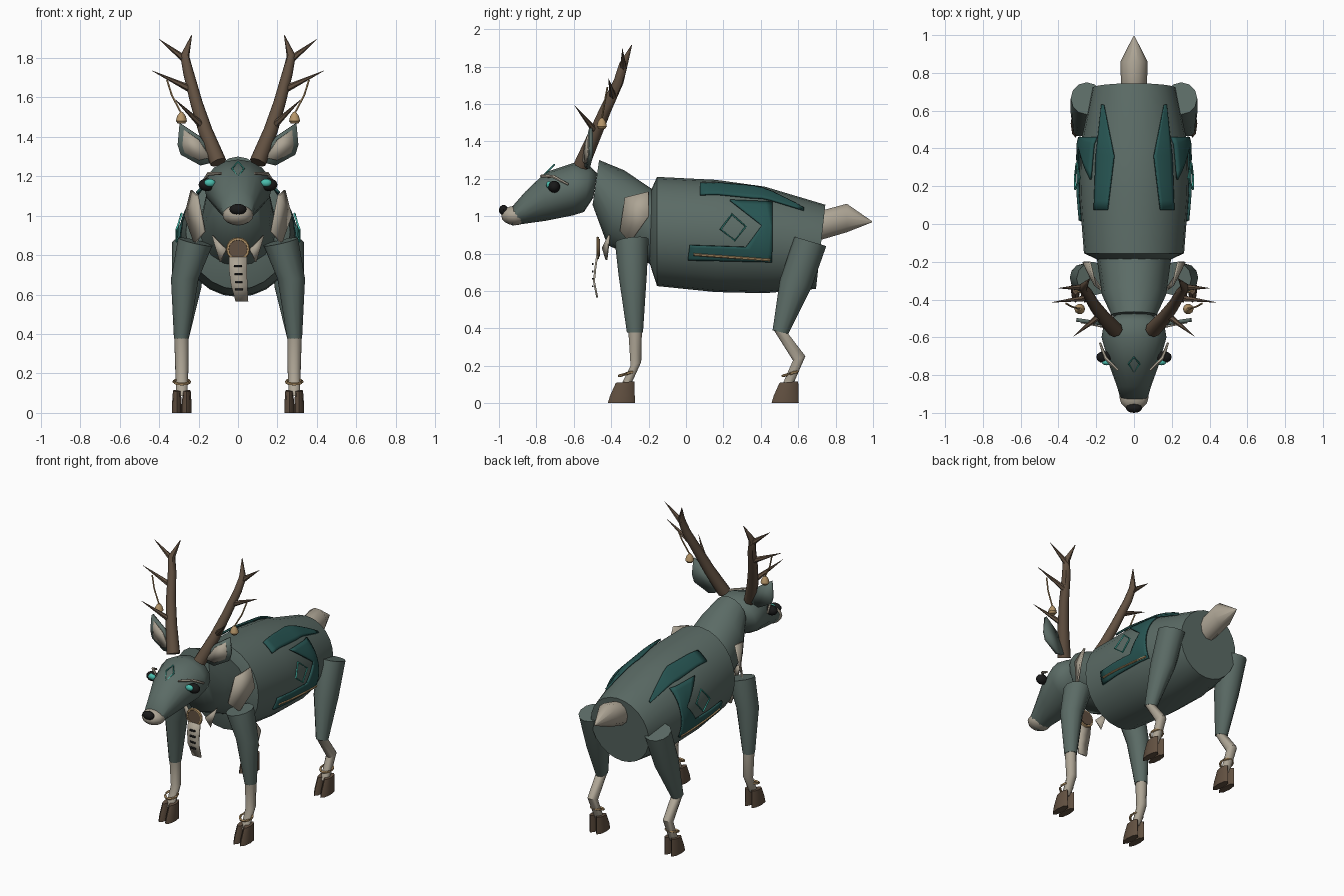
import bpy, bmesh, math
from mathutils import Vector

if "Cube" in bpy.data.objects:
    bpy.data.objects.remove(bpy.data.objects["Cube"])


def material(name, r, g, b):
    m = bpy.data.materials.new(name)
    m.diffuse_color = (r, g, b, 1)
    m.use_nodes = True
    m.node_tree.nodes["Principled BSDF"].inputs["Base Color"].default_value = m.diffuse_color
    return m


HIDE = material("grey_green_hide", .105, .148, .132)
CREAM = material("cream_fur", .42, .375, .30)
BROWN = material("antler_brown", .12, .08, .052)
TEAL = material("dark_teal_cloth", .02, .09, .085)
GLOW = material("bright_teal", .07, .52, .43)
BLACK = material("black", .01, .01, .01)
GOLD = material("tan_gold", .46, .30, .14)


def make(name, verts, faces, mat, mirror=False, thick=0, angle=45):
    """Mesh object, optionally mirrored over x and thickened."""
    me = bpy.data.meshes.new(name)
    me.from_pydata([tuple(v) for v in verts], [], faces)
    bm = bmesh.new()
    bm.from_mesh(me)
    bmesh.ops.remove_doubles(bm, verts=bm.verts, dist=1e-5)
    bmesh.ops.recalc_face_normals(bm, faces=bm.faces)
    bm.to_mesh(me)
    bm.free()
    me.materials.append(mat)
    ob = bpy.data.objects.new(name, me)
    bpy.context.collection.objects.link(ob)
    bpy.ops.object.select_all(action='DESELECT')
    ob.select_set(True)
    bpy.context.view_layer.objects.active = ob
    bpy.ops.object.shade_smooth_by_angle(angle=math.radians(angle))
    if thick:
        s = ob.modifiers.new("thickness", 'SOLIDIFY')
        s.thickness, s.offset = thick, 0
    if mirror:
        ob.modifiers.new("mirror", 'MIRROR').use_mirror_merge = False
    return ob


def skin(name, rings, mat, mirror=False, closed=False, angle=45):
    """Bridge equal rings of points into a tube."""
    n, k = len(rings[0]), len(rings)
    faces = [(i * n + j, i * n + (j + 1) % n, (i + 1) % k * n + (j + 1) % n, (i + 1) % k * n + j)
             for i in range(k if closed else k - 1) for j in range(n)]
    if not closed:
        faces += [tuple(range(n)), tuple(range((k - 1) * n, k * n))]
    return make(name, [p for r in rings for p in r], faces, mat, mirror, angle=angle)


def loft(name, rings, mat, n=16, mirror=False, angle=45):
    """Each ring: centre x, y, z, then axes u = (ux, 0, uz) and v = (0, vy, vz)."""
    out = []
    for cx, cy, cz, ux, uz, vy, vz in rings:
        out.append([])
        for j in range(n):
            a = math.tau * j / n
            c, s = math.cos(a), math.sin(a)
            out[-1].append((cx + ux * c, cy + vy * s, cz + uz * c + vz * s))
    return skin(name, out, mat, mirror, angle=angle)


def tube(name, pts, radii, mat, n=6, mirror=False, closed=False):
    """Round tube through points; one radius or one per point."""
    pts = [Vector(p) for p in pts]
    k = len(pts)
    radii = radii if isinstance(radii, list) else [radii] * k
    rings = []
    for i, p in enumerate(pts):
        a = pts[i - 1] if closed or i else p
        b = pts[(i + 1) % k] if closed or i < k - 1 else p
        t = (b - a).normalized()
        ref = Vector((0, 1, 0)) if abs(t.y) < .9 else Vector((1, 0, 0))
        u = t.cross(ref).normalized()
        v = t.cross(u)
        rings.append([p + (u * math.cos(math.tau * j / n) + v * math.sin(math.tau * j / n)) * radii[i]
                      for j in range(n)])
    return skin(name, rings, mat, mirror, closed)


def ball(name, c, r, mat, mirror=False, n=12, m=8):
    rings = []
    for i in range(m + 1):
        a = math.pi * i / m
        s = max(math.sin(a), .01)
        rings.append((c[0], c[1], c[2] + r[2] * math.cos(a), r[0] * s, 0, r[1] * s, 0))
    return loft(name, rings, mat, n, mirror)


# Barrel body: y, centre z, half width, half height
BODY = [(-.155, .918, .265, .292), (.16, .894, .29, .30), (.42, .873, .285, .285), (.72, .836, .22, .225)]
loft("body", [(0, -.195, .935, .18, 0, 0, .185)] +
     [(0, y, z, rx, 0, .025 if y > .7 else 0, rz) for y, z, rx, rz in BODY], HIDE, 24)


def body_at(y):
    for a, b in zip(BODY, BODY[1:]):
        if y <= b[0]:
            t = (y - a[0]) / (b[0] - a[0])
            return [a[i] + (b[i] - a[i]) * t for i in (1, 2, 3)]
    return BODY[-1][1:]


def on_side(y, z, off=.014):
    zc, rx, rz = body_at(y)
    return (rx * math.sqrt(max(0, 1 - ((z - zc) / rz) ** 2)) + off, y, z)


def on_back(x, y, off=.014):
    zc, rx, rz = body_at(y)
    return (x, y, zc + rz * math.sqrt(max(0, 1 - (x / rx) ** 2)) + off)


def cloth(name, quads, project, n=6):
    """Quads subdivided and laid on the body surface."""
    verts, faces = [], []
    for a, b, c, d in [[Vector(p) for p in q] for q in quads]:
        o = len(verts)
        for i in range(n + 1):
            for j in range(n + 1):
                p = a.lerp(b, i / n).lerp(d.lerp(c, i / n), j / n)
                verts.append(project(p.x, p.y))
        faces += [(o + i * (n + 1) + j, o + (i + 1) * (n + 1) + j, o + (i + 1) * (n + 1) + j + 1,
                   o + i * (n + 1) + j + 1) for i in range(n) for j in range(n)]
    make(name, verts, faces, TEAL, True, .012)


# Cloth panels, hem and outlined diamond on the flanks
cloth("flank_cloth", [[(.01, .765), (.46, .755), (.32, .835), (.02, .845)],
                      [(.46, .755), (.46, .95), (.405, .95), (.32, .835)],
                      [(.46, .95), (.46, 1.075), (.235, 1.085), (.405, .95)]], on_side)
cloth("back_cloth", [[(.21, .075), (.14, .075), (.105, .36), (.20, .36)],
                     [(.20, .36), (.105, .36), (.16, .63), (.17, .63)]], on_back)
tube("cloth_hem", [on_side(.04 + .082 * i, .795 - .006 * i, .024) for i in range(6)], .007, GOLD, 6, True)
tube("flank_diamond", [on_side(y, z, .024) for y, z in ((.185, .93), (.245, 1.01), (.32, .945), (.26, .87))],
     .006, GLOW, 6, True, True)

# Neck, head, tail
loft("neck", [(0, -.16, .93, .2, 0, 0, .2), (0, -.375, 1.045, .17, 0, .045, .2),
              (0, -.482, 1.18, .12, 0, .0175, .12)], HIDE, 16)
loft("head", [(0, -.93, 1.0, .07, 0, 0, .05), (0, -.86, 1.045, .09, 0, 0, .085), (0, -.75, 1.105, .13, 0, 0, .13),
              (0, -.60, 1.145, .172, 0, 0, .14), (0, -.53, 1.145, .16, 0, .015, .122),
              (0, -.485, 1.165, .10, 0, .01, .065)], HIDE, 16, angle=60)
ball("muzzle", (0, -.915, 1.003), (.078, .073, .052), CREAM)
ball("nose", (0, -.975, 1.032), (.043, .025, .028), BLACK)
loft("tail", [(0, .70, .945, .068, 0, .01, .085), (0, .86, .99, .072, 0, 0, .08), (0, .995, .97, .003, 0, 0, .003)],
     CREAM, 10)

# Face: eyes, brows, forehead diamond
ball("eye_socket", (.158, -.705, 1.157), (.042, .032, .032), BLACK, True)
ball("eye", (.143, -.732, 1.167), (.028, .016, .02), GLOW, True)
tube("brow", [(.085, -.775, 1.215), (.15, -.71, 1.212), (.18, -.63, 1.17)], [.007, .01, .006], CREAM, 6, True)
tube("forehead_diamond", [(0, -.705, 1.275), (.03, -.74, 1.24), (0, -.785, 1.195), (-.03, -.74, 1.24)],
     .005, GLOW, 6, False, True)

# Ears with pale lining
EAR = [(.11, 1.275), (.19, 1.40), (.295, 1.47), (.305, 1.36), (.29, 1.31), (.19, 1.255)]


def ear(name, k, y, mat, thick):
    cx, cz = .22, 1.345
    make(name, [(cx + (x - cx) * k, y - .15 * (.3 - x), cz + (z - cz) * k) for x, z in EAR],
         [tuple(range(6))], mat, True, thick)


ear("ear", 1, -.508, HIDE, .02)
ear("ear_lining", .72, -.522, CREAM, .008)

# Antlers: beam, tines, hanging charm
tube("antler_beam", [(.10, -.56, 1.27), (.165, -.49, 1.43), (.21, -.43, 1.57), (.25, -.36, 1.72), (.27, -.335, 1.81),
                     (.235, -.29, 1.915)], [.042, .036, .031, .027, .023, .002], BROWN, 8, True)
for name, a, b, r in (("top_tine", (.265, -.335, 1.79), (.40, -.34, 1.895), .02),
                      ("outer_tine", (.235, -.39, 1.64), (.435, -.415, 1.735), .02),
                      ("front_tine", (.175, -.48, 1.45), (.32, -.595, 1.59), .02)):
    tube(name, [a, b], [r, .001], BROWN, 6, True)
tube("charm_cord", [(.36, -.42, 1.69), (.335, -.435, 1.61), (.287, -.45, 1.52)], .005, GOLD, 5, True)
loft("charm", [(.287, -.45, z, r, 0, r, 0) for z, r in ((1.525, .008), (1.505, .022), (1.48, .028), (1.467, .018))],
     GOLD, 10, True)

# Legs: fore then hind, pale shins, ankle rings, cloven hooves
loft("fore_leg", [(.217, -.29, .868, .087, .02, .09, .01), (.27, -.285, .68, .07, 0, .075, 0),
                  (.287, -.273, .378, .038, 0, .043, 0)], HIDE, 12, True)
loft("fore_shin", [(.287, -.272, .385, .036, 0, .038, 0), (.285, -.268, .21, .033, 0, .03, .01),
                   (.285, -.325, .09, .028, 0, .03, .005)], CREAM, 10, True)
loft("hind_leg", [(.25, .665, .865, .085, 0, .085, -.025), (.26, .587, .64, .075, 0, .085, -.02),
                  (.287, .505, .38, .038, 0, .042, -.01)], HIDE, 12, True)
loft("hind_shin", [(.287, .505, .385, .036, 0, .04, -.01), (.287, .605, .24, .032, 0, .035, .012),
                   (.285, .54, .09, .028, 0, .03, 0)], CREAM, 10, True)
for leg, y in (("fore", -.345), ("hind", .53)):
    tube(leg + "_ankle_ring", [(.285 + .04 * math.cos(a), y + .028 + .04 * math.sin(a), .158 + .012 * math.sin(a))
                               for a in [math.tau * i / 12 for i in range(12)]], .008, GOLD, 5, True, True)
    for side, x in (("inner", .260), ("outer", .310)):
        loft(leg + "_hoof_" + side, [(x, y, 0, .025, 0, .073, 0), (x, y + .005, .04, .025, 0, .066, 0),
                                     (x, y + .02, .113, .02, 0, .05, .004)], BROWN, 8, True)

# Chest harness: pale plates, spikes, medal, hanging strap with stripes
make("shoulder_plate", [(.235, -.2, 1.13), (.268, -.2, 1.0), (.22, -.3, .86), (.17, -.35, .92), (.205, -.325, 1.10)],
     [(0, 1, 4), (1, 2, 3), (1, 3, 4)], CREAM, True, .012, 20)
make("chest_spike", [(.13, -.41, .90), (.06, -.445, .83), (.09, -.425, .765)], [(0, 1, 2)], CREAM, True, .012)
loft("medal", [(0, -.46, .83, .047, 0, 0, .047), (0, -.478, .83, .047, 0, 0, .047)], BROWN, 16)
tube("medal_rim", [(.052 * math.cos(a), -.472, .83 + .052 * math.sin(a))
                   for a in [math.tau * i / 16 for i in range(16)]], .009, GOLD, 6, False, True)
STRAP = [(0, -.475, .79), (0, -.485, .72), (.006, -.492, .65), (.02, -.475, .565)]
make("hanging_strap", [(x + s * w, y, z) for (x, y, z), w in zip(STRAP, (.045, .045, .042, .032)) for s in (-1, 1)],
     [(2 * i, 2 * i + 1, 2 * i + 3, 2 * i + 2) for i in range(3)], CREAM, False, .01)
for i in range(4):
    z, x = .745 - .04 * i, .002 * i
    make("strap_stripe_%d" % (i + 1), [(x + a, -.4975, z + b) for a, b in
         ((-.02, -.005), (.02, -.005), (.02, .005), (-.02, .005))], [(0, 1, 2, 3)], BLACK, False, .008)
